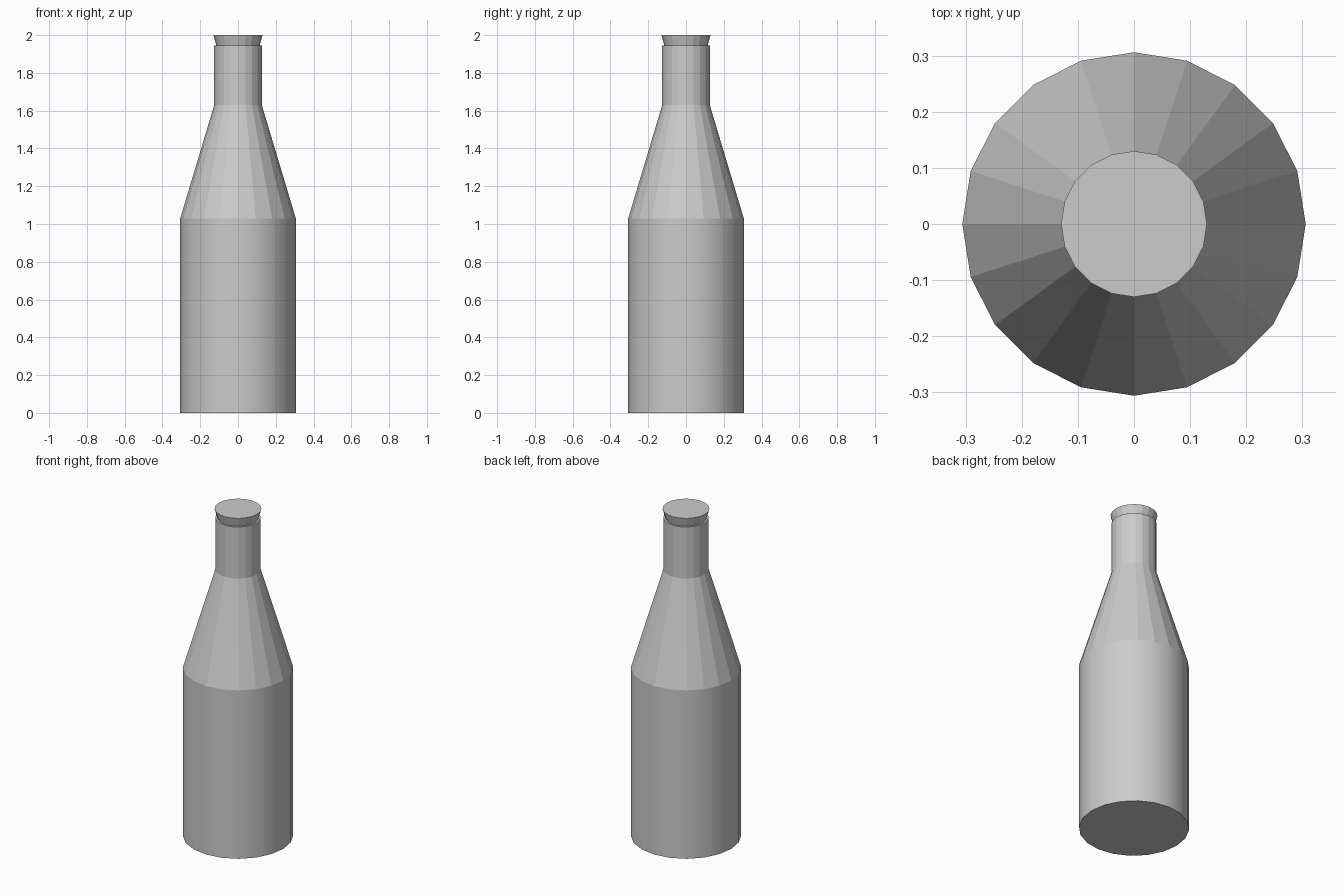
import bpy, bmesh
from math import cos, sin, tau

if "Cube" in bpy.data.objects:
    bpy.data.objects.remove(bpy.data.objects["Cube"])

SIDES = 20


def turned(name, profile, smooth_bands=()):
    """Closed lathe shape from (radius, z) points; listed bands are smooth."""
    bm = bmesh.new()
    rings = [[bm.verts.new((r * cos(tau * i / SIDES), r * sin(tau * i / SIDES), z))
              for i in range(SIDES)] for r, z in profile]
    for band, (low, high) in enumerate(zip(rings, rings[1:])):
        for i in range(SIDES):
            j = (i + 1) % SIDES
            face = bm.faces.new((low[i], low[j], high[j], high[i]))
            face.smooth = band in smooth_bands
    bm.faces.new(rings[0][::-1])
    bm.faces.new(rings[-1])
    # Keep the bottom and shoulder rims crisp
    for edge in bm.edges:
        if abs(edge.verts[0].co.z - edge.verts[1].co.z) < 1e-5:
            edge.smooth = False
    mesh = bpy.data.meshes.new(name)
    bm.to_mesh(mesh)
    bm.free()
    obj = bpy.data.objects.new(name, mesh)
    bpy.context.collection.objects.link(obj)
    return obj


# Bottle: smooth straight body, faceted shoulder and neck
turned("bottle", [(0.306, 0), (0.306, 1.03), (0.126, 1.63), (0.126, 1.945)],
       smooth_bands=(0,))

# Tapered stopper seated in the neck
turned("stopper", [(0.108, 1.92), (0.13, 2.0)])
